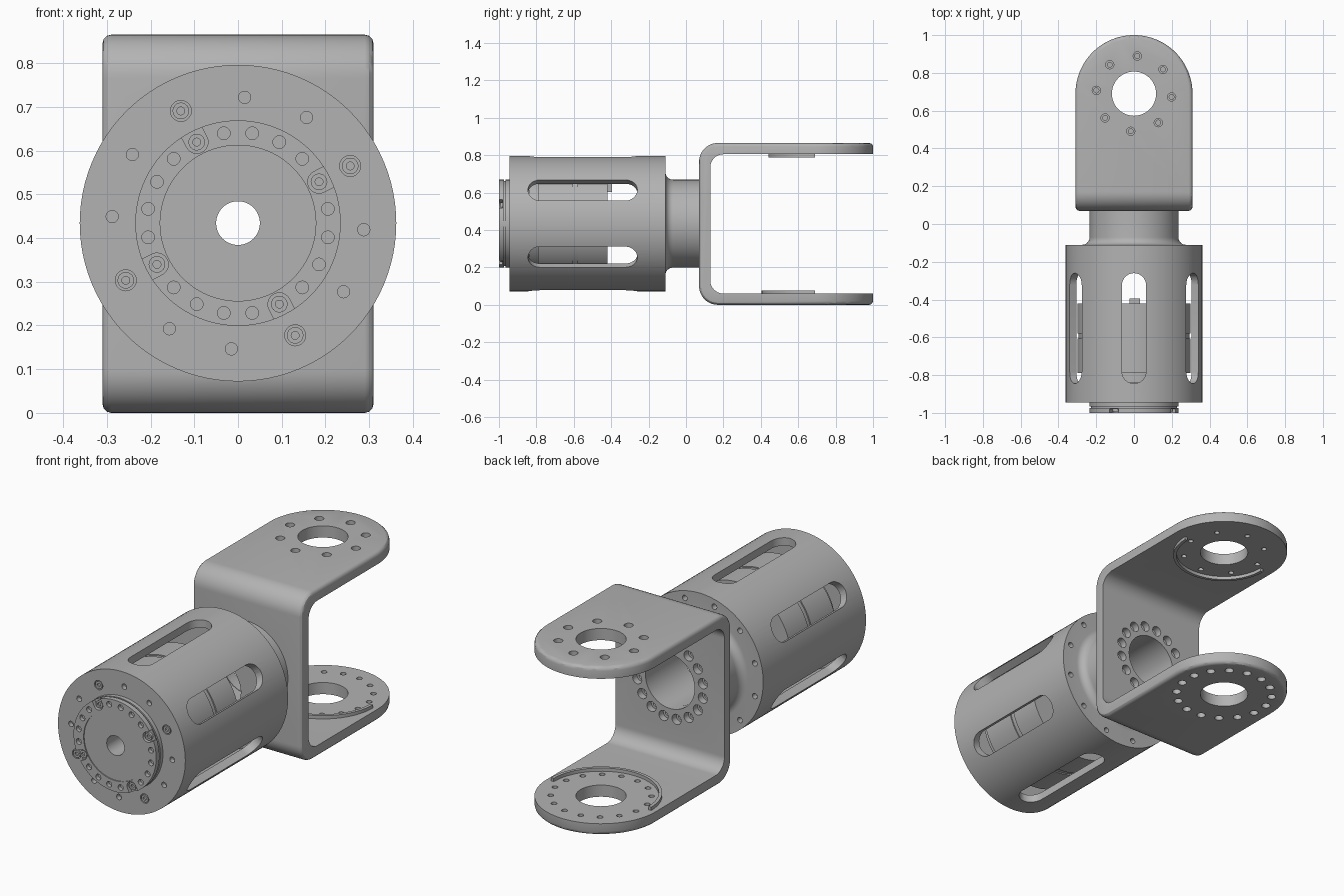
import bpy, bmesh
from math import pi, cos, sin, radians
from mathutils import Matrix, Vector

if "Cube" in bpy.data.objects:
    bpy.data.objects.remove(bpy.data.objects["Cube"])

ZC = 0.434          # height of the main axis
ARM_Y = 0.69        # centre of the rounded bracket ends

metal = bpy.data.materials.new("grey_metal")
metal.use_nodes = True
COLOR = (0.45, 0.45, 0.45, 1)
metal.diffuse_color = COLOR
metal.node_tree.nodes["Principled BSDF"].inputs["Base Color"].default_value = COLOR


def finish(bm, name):
    bmesh.ops.recalc_face_normals(bm, faces=bm.faces)
    mesh = bpy.data.meshes.new(name)
    bm.to_mesh(mesh)
    bm.free()
    mesh.materials.append(metal)
    ob = bpy.data.objects.new(name, mesh)
    bpy.context.collection.objects.link(ob)
    return ob


def apply_mods(ob):
    dg = bpy.context.evaluated_depsgraph_get()
    mesh = bpy.data.meshes.new_from_object(ob.evaluated_get(dg))
    ob.modifiers.clear()
    ob.data = mesh


def boolean(ob, cutter, op="DIFFERENCE"):
    mod = ob.modifiers.new("cut", "BOOLEAN")
    mod.operation, mod.solver, mod.object = op, "EXACT", cutter
    apply_mods(ob)
    bpy.data.objects.remove(cutter)


def smooth(ob):
    bpy.ops.object.select_all(action="DESELECT")
    ob.select_set(True)
    bpy.context.view_layer.objects.active = ob
    bpy.ops.object.shade_smooth_by_angle(angle=radians(30))


def lathe(name, profile, x=0, z=ZC, steps=96):
    """Spin a closed (radius, y) profile about a y-directed axis."""
    bm = bmesh.new()
    vs = [bm.verts.new((x + r, y, z)) for r, y in profile]
    es = [bm.edges.new((vs[i - 1], vs[i])) for i in range(len(vs))]
    bmesh.ops.spin(bm, geom=vs + es, cent=(x, 0, z), axis=(0, 1, 0),
                   angle=2 * pi, steps=steps, use_merge=True)
    bmesh.ops.remove_doubles(bm, verts=bm.verts, dist=1e-5)
    return finish(bm, name)


def prism(bm, pts, depth, matrix=Matrix()):
    """Extrude an xy outline along z, then place it."""
    face = bm.faces.new([bm.verts.new(matrix @ Vector((x, y, 0))) for x, y in pts])
    ext = bmesh.ops.extrude_face_region(bm, geom=[face])["geom"]
    move = matrix.to_3x3() @ Vector((0, 0, depth))
    bmesh.ops.translate(bm, vec=move, verts=[v for v in ext if isinstance(v, bmesh.types.BMVert)])


def arc(cx, cy, r, a0, a1, n=12):
    return [(cx + r * cos(radians(a0 + (a1 - a0) * i / n)),
             cy + r * sin(radians(a0 + (a1 - a0) * i / n))) for i in range(n + 1)]


def stadium(y0, y1, r):
    return arc(0, y1 - r, r, 0, 180) + arc(0, y0 + r, r, 180, 360)


def drill(ob, places, r, lo, hi, axis, sides=20):
    """Cut round holes; places are (x, z) for axis y or (x, y) for axis z."""
    bm = bmesh.new()
    mid = (lo + hi) / 2
    for a, b in places:
        if axis == "y":
            m = Matrix.Translation((a, mid, b)) @ Matrix.Rotation(pi / 2, 4, "X")
        else:
            m = Matrix.Translation((a, b, mid))
        bmesh.ops.create_cone(bm, cap_ends=True, segments=sides, radius1=r, radius2=r,
                              depth=hi - lo, matrix=m)
    boolean(ob, finish(bm, "cutter"))


def circle(n, r, start, cy=ZC, step=None):
    step = step or 360 / n
    return [(r * cos(radians(start + i * step)), cy + r * sin(radians(start + i * step)))
            for i in range(n)]


# Slotted housing with rear neck
fillet = [(r, y) for r, y in arc(0.275, -0.07, 0.04, 270, 180, 8)]
housing = lathe("housing", [(0.19, -0.945), (0.362, -0.945), (0.362, -0.11)] + fillet +
                [(0.235, 0.075), (0.142, 0.075), (0.142, -0.18), (0.322, -0.18),
                 (0.322, -0.9), (0.19, -0.9)])
bm = bmesh.new()
for i in range(6):
    m = (Matrix.Translation((0, 0, ZC)) @ Matrix.Rotation(radians(60 * i), 4, "Y")
         @ Matrix.Translation((0, 0, 0.25)))
    prism(bm, stadium(-0.845, -0.26, 0.064), 0.2, m)
boolean(housing, finish(bm, "cutter"))
face_holes = circle(12, 0.288, 87)
screw_holes = face_holes[1::3]
drill(housing, [p for p in face_holes if p not in screw_holes], 0.014, -0.96, -0.92, "y")
drill(housing, screw_holes, 0.024, -0.96, -0.935, "y")
drill(housing, circle(12, 0.325, 15), 0.014, -0.14, -0.1, "y")
smooth(housing)

# Inner motor with front output disc
motor = lathe("motor", [(0.05, -0.995), (0.178, -0.995), (0.178, -1), (0.235, -1),
                        (0.235, -0.974), (0.227, -0.974), (0.227, -0.966), (0.235, -0.966),
                        (0.235, -0.94), (0.18, -0.94), (0.18, -0.84), (0.26, -0.84),
                        (0.26, -0.79), (0.3, -0.79), (0.3, -0.605), (0.294, -0.605),
                        (0.294, -0.58), (0.3, -0.58), (0.3, -0.42), (0.05, -0.42)])
disc_holes = circle(20, 0.208, 9)
disc_screws = disc_holes[1::5]
drill(motor, [p for p in disc_holes if p not in disc_screws], 0.0145, -1.02, -0.98, "y")
bm = bmesh.new()
for i in range(4):
    m = (Matrix.Translation((0, -0.98, ZC)) @ Matrix.Rotation(radians(63 + 90 * i), 4, "Y")
         @ Matrix.Rotation(pi / 2, 4, "X"))
    prism(bm, stadium(0.182, 0.29, 0.026), 0.04, m)
boolean(motor, finish(bm, "cutter"))
smooth(motor)

# Small connector behind the motor
bm = bmesh.new()
bmesh.ops.create_cube(bm, size=1, matrix=Matrix.Translation((0.005, -0.41, ZC + 0.2))
                      @ Matrix.Diagonal((0.055, 0.03, 0.06, 1)))
finish(bm, "motor_connector")

# Socket head screws on the housing face and the output disc
for label, places, y in (("housing_screw", screw_holes, -0.945), ("disc_screw", disc_screws, -0.993)):
    for i, (x, z) in enumerate(places):
        smooth(lathe(f"{label}_{i + 1}", [(0, y + 0.008), (0.009, y + 0.008), (0.009, y),
                     (0.019, y), (0.019, y + 0.018), (0, y + 0.018)], x, z, 18))

# U-shaped bracket: rounded block, softened rim, hollowed out
TO_YZ = Matrix(((0, 0, 1, 0), (1, 0, 0, 0), (0, 1, 0, 0), (0, 0, 0, 1)))


def side_block(y0, y1, z0, z1, r):
    """Block along x with rounded corners on its -y side."""
    bm = bmesh.new()
    pts = [(y1, z1)] + arc(y0 + r, z1 - r, r, 90, 180) + arc(y0 + r, z0 + r, r, 180, 270) + [(y1, z0)]
    prism(bm, pts, 1, Matrix.Translation((-0.5, 0, 0)) @ TO_YZ)
    return finish(bm, "bracket")


bracket = side_block(0.07, 1.1, 0, 0.865, 0.1)
bm = bmesh.new()
prism(bm, arc(0, ARM_Y, 0.31, 0, 180, 48) + [(-0.31, -0.1), (0.31, -0.1)], 2,
      Matrix.Translation((0, 0, -0.5)))
boolean(bracket, finish(bm, "cutter"), "INTERSECT")
bev = bracket.modifiers.new("rim", "BEVEL")
bev.width, bev.segments, bev.limit_method = 0.02, 3, "ANGLE"
bev.angle_limit, bev.use_clamp_overlap = radians(40), False
apply_mods(bracket)
boolean(bracket, side_block(0.13, 1.2, 0.06, 0.805, 0.07))

# Bracket holes: arm bores, bolt circles and the rear bore
drill(bracket, [(0, ARM_Y)], 0.117, -0.1, 1, "z", 64)
top_holes = circle(8, 0.2, 85, ARM_Y)
drill(bracket, top_holes, 0.022, 0.835, 0.9, "z")
drill(bracket, top_holes, 0.013, 0.78, 0.85, "z")
low_holes = circle(16, 0.235, 11.25, ARM_Y)
drill(bracket, low_holes, 0.021, -0.05, 0.03, "z")
drill(bracket, low_holes, 0.014, 0.02, 0.1, "z")
drill(bracket, [(0, ZC)], 0.14, 0, 0.2, "y", 64)
back_holes = circle(16, 0.19, 11.25)
drill(bracket, back_holes, 0.026, 0.095, 0.2, "y")
drill(bracket, back_holes, 0.014, 0.078, 0.1, "y")
smooth(bracket)

# Half-round locating ribs inside each arm
for name, r, z in (("upper_rib", 0.25, 0.788), ("lower_rib", 0.285, 0.055)):
    bm = bmesh.new()
    prism(bm, arc(0, ARM_Y, r, 180, 360, 48) + arc(0, ARM_Y, r - 0.016, 360, 180, 48), 0.022,
          Matrix.Translation((0, 0, z)))
    smooth(finish(bm, name))
